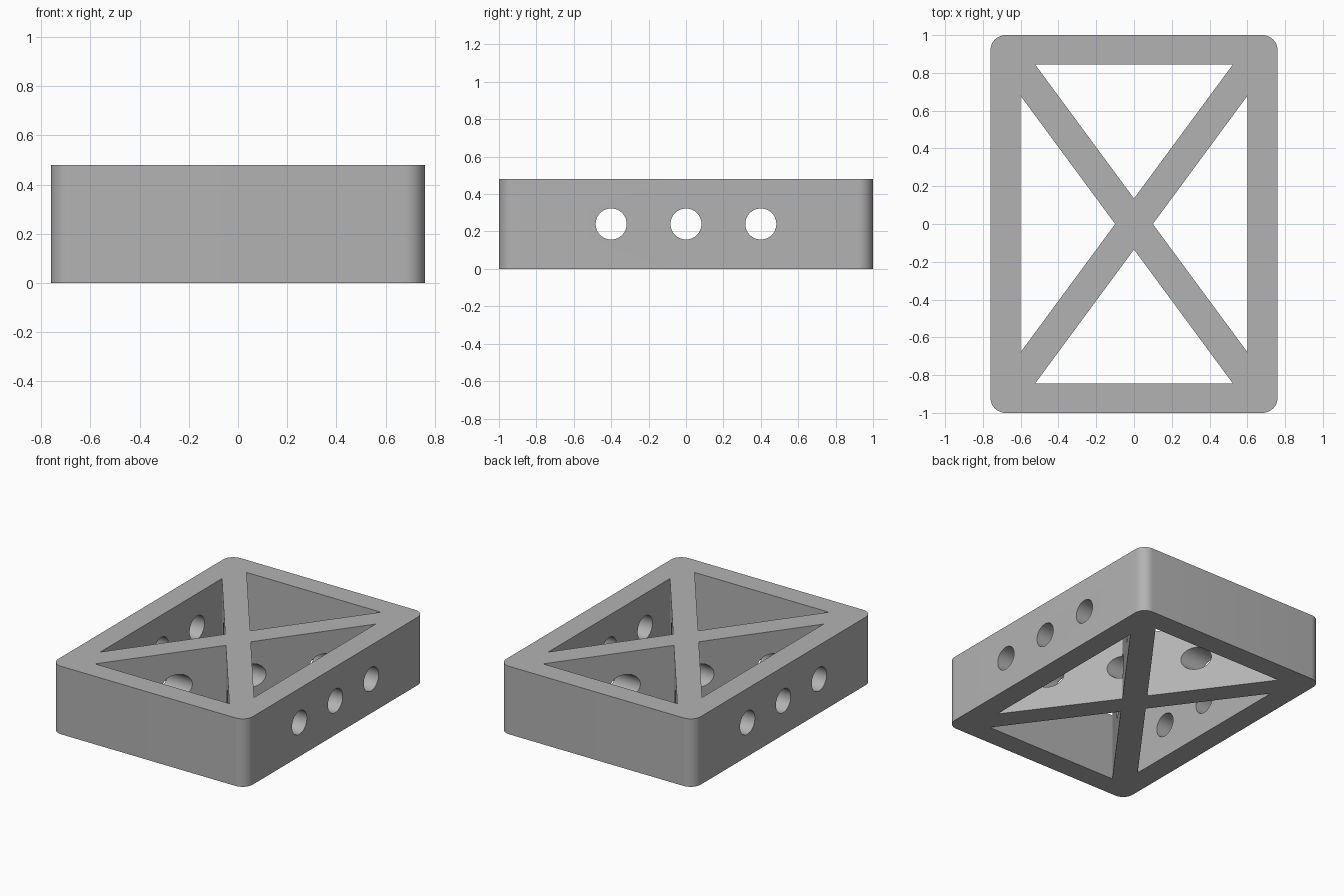
import bpy, bmesh
from math import pi, cos, sin
from mathutils import Matrix

if "Cube" in bpy.data.objects:
    bpy.data.objects.remove(bpy.data.objects["Cube"])

HALF_X, HALF_Y, HEIGHT = 0.76, 1.0, 0.48
INNER_X, INNER_Y = 0.60, 0.845
CORNER = 0.08
SLOPE, GAP = 1.355, 0.135          # direction of the braces, and their half size along y

grey = bpy.data.materials.new("plain grey")
grey.use_nodes = True
colour = (0.45, 0.45, 0.45, 1)
grey.diffuse_color = colour
grey.node_tree.nodes["Principled BSDF"].inputs["Base Color"].default_value = colour


def prism(name, outline, low, high, along_x=False):
    """Extrude a counter-clockwise outline along z, or along x when asked."""
    bm = bmesh.new()
    base = bm.faces.new([bm.verts.new((x, y, low)) for x, y in outline])
    top = bmesh.ops.extrude_face_region(bm, geom=[base])["geom"]
    bmesh.ops.translate(bm, vec=(0, 0, high - low),
                        verts=[v for v in top if isinstance(v, bmesh.types.BMVert)])
    if along_x:
        # outline x, y and depth become y, z and x
        bm.transform(Matrix(((0, 0, 1, 0), (1, 0, 0, 0), (0, 1, 0, 0), (0, 0, 0, 1))))
    bmesh.ops.recalc_face_normals(bm, faces=bm.faces)
    mesh = bpy.data.meshes.new(name)
    bm.to_mesh(mesh)
    bm.free()
    mesh.materials.append(grey)
    obj = bpy.data.objects.new(name, mesh)
    bpy.context.collection.objects.link(obj)
    return obj


def ring(cx, cy, radius, sides):
    return [(cx + radius * cos(2 * pi * i / sides), cy + radius * sin(2 * pi * i / sides))
            for i in range(sides)]


def cut(target, cutter):
    mod = target.modifiers.new("cut", "BOOLEAN")
    mod.operation = "DIFFERENCE"
    mod.solver = "EXACT"
    mod.object = cutter
    bpy.context.view_layer.objects.active = target
    bpy.ops.object.modifier_apply(modifier=mod.name)
    bpy.data.objects.remove(cutter)


# Solid block with rounded upright corners
outline = []
for quarter, (sx, sy) in enumerate([(1, 1), (-1, 1), (-1, -1), (1, -1)]):
    for step in range(13):
        a = (quarter + step / 12) * pi / 2
        outline.append((sx * (HALF_X - CORNER) + CORNER * cos(a),
                        sy * (HALF_Y - CORNER) + CORNER * sin(a)))
frame = prism("braced_frame", outline, 0, HEIGHT)

# Four triangular openings that leave the walls and the crossed braces
end_x = (INNER_Y - GAP) / SLOPE
side_y = INNER_X * SLOPE - GAP
for s in (1, -1):
    end_opening = [(0, s * GAP), (s * end_x, s * INNER_Y), (-s * end_x, s * INNER_Y)]
    side_opening = [(s * GAP / SLOPE, 0), (s * INNER_X, -s * side_y), (s * INNER_X, s * side_y)]
    for triangle in (end_opening, side_opening):
        cut(frame, prism("opening_cutter", triangle, -0.1, HEIGHT + 0.1))

# Bolt holes through the side walls, with hexagonal nut pockets running through the braces
for y in (-0.4, 0, 0.4):
    cut(frame, prism("pocket_cutter", ring(y, HEIGHT / 2, 0.185, 6), -0.68, 0.68, True))
    cut(frame, prism("hole_cutter", ring(y, HEIGHT / 2, 0.083, 48), -1, 1, True))

# Smooth round surfaces, crisp edges
bpy.ops.object.select_all(action="DESELECT")
frame.select_set(True)
bpy.context.view_layer.objects.active = frame
bpy.ops.object.shade_smooth_by_angle(angle=pi / 6)
